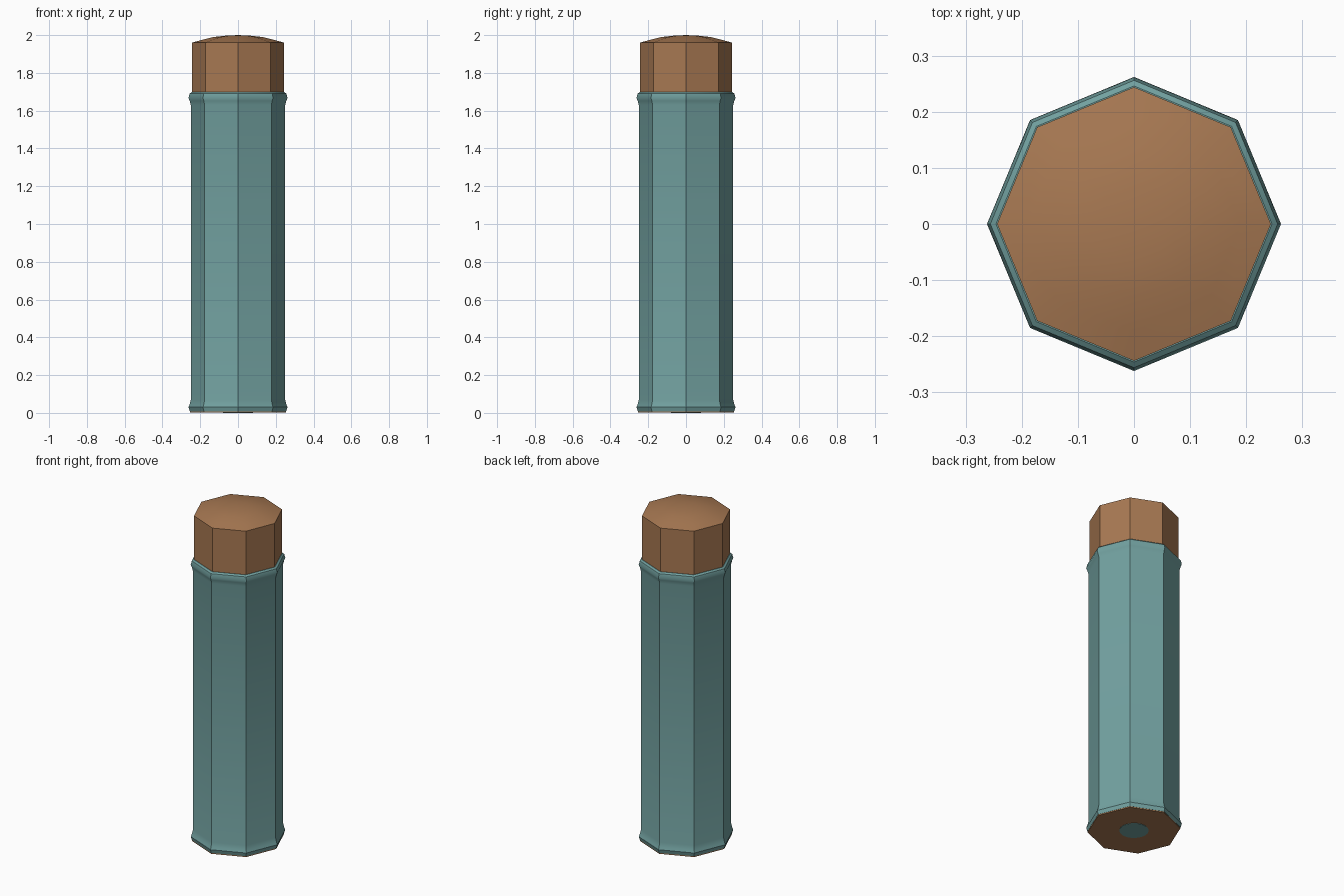
import bpy, bmesh, math

if "Cube" in bpy.data.objects:
    bpy.data.objects.remove(bpy.data.objects["Cube"])


def material(name, color):
    m = bpy.data.materials.new(name)
    m.diffuse_color = (*color, 1)
    m.use_nodes = True
    m.node_tree.nodes["Principled BSDF"].inputs["Base Color"].default_value = m.diffuse_color
    return m


def lathe(name, profile, sides, mat):
    """Turn an (r, z) profile, listed bottom to top, into a closed solid."""
    bm = bmesh.new()
    rings = []
    for r, z in profile:
        if r == 0:
            rings.append([bm.verts.new((0, 0, z))] * sides)
        else:
            angles = [2 * math.pi * i / sides for i in range(sides)]
            rings.append([bm.verts.new((r * math.cos(a), r * math.sin(a), z)) for a in angles])
    for low, high in zip(rings, rings[1:]):
        for i in range(sides):
            j = (i + 1) % sides
            corners = dict.fromkeys((low[i], low[j], high[j], high[i]))
            bm.faces.new(list(corners))
    # flat caps on open ends
    if profile[0][0]:
        bm.faces.new(rings[0][::-1])
    if profile[-1][0]:
        bm.faces.new(rings[-1])
    bmesh.ops.recalc_face_normals(bm, faces=bm.faces[:])
    mesh = bpy.data.meshes.new(name)
    bm.to_mesh(mesh)
    bm.free()
    mesh.materials.append(mat)
    obj = bpy.data.objects.new(name, mesh)
    bpy.context.collection.objects.link(obj)
    bpy.ops.object.select_all(action='DESELECT')
    obj.select_set(True)
    bpy.context.view_layer.objects.active = obj
    bpy.ops.object.shade_smooth_by_angle(angle=math.radians(35))
    return obj


teal = material("teal", (0.17, 0.36, 0.355))
brown = material("brown", (0.39, 0.19, 0.085))

# Octagonal casing with a small flared lip at each end
lathe("casing", [(0.244, 0.006), (0.255, 0.008), (0.262, 0.03), (0.256, 0.045),
                 (0.25, 0.07), (0.25, 1.63), (0.256, 1.652), (0.262, 1.667),
                 (0.256, 1.69), (0.246, 1.698), (0.242, 1.698)], 8, teal)

# Exposed top of the core with a shallow dome
lathe("core_top", [(0.244, 1.68), (0.244, 1.96), (0.19, 1.975), (0.13, 1.99),
                   (0.065, 1.997), (0, 2.0)], 8, brown)

# Flat base plate and round centre disc
lathe("base_plate", [(0.254, 0.002), (0.254, 0.008)], 8, brown)
lathe("base_disc", [(0.08, 0.0), (0.08, 0.006)], 24, teal)
